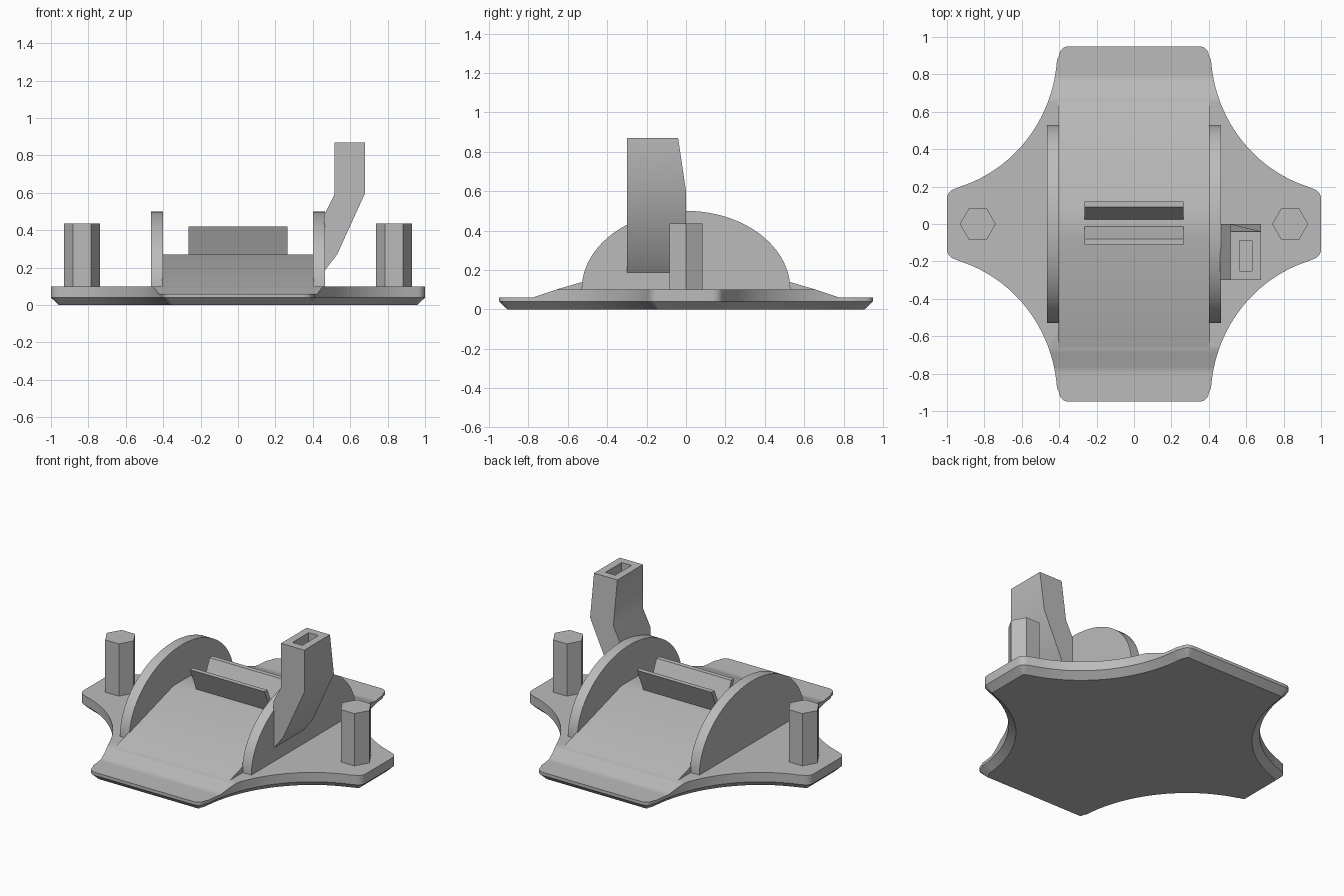
import bpy, bmesh, math
from mathutils import Vector

if "Cube" in bpy.data.objects:
    bpy.data.objects.remove(bpy.data.objects["Cube"])

GREY = (0.5, 0.5, 0.5, 1.0)
grey = bpy.data.materials.new("plain grey")
grey.use_nodes = True
grey.diffuse_color = GREY
grey.node_tree.nodes["Principled BSDF"].inputs["Base Color"].default_value = GREY


def finish(bm, name):
    """Turn a bmesh into a grey object, smooth with sharp edges kept."""
    bmesh.ops.recalc_face_normals(bm, faces=bm.faces)
    mesh = bpy.data.meshes.new(name)
    bm.to_mesh(mesh)
    bm.free()
    mesh.materials.append(grey)
    obj = bpy.data.objects.new(name, mesh)
    bpy.context.collection.objects.link(obj)
    bpy.ops.object.select_all(action="DESELECT")
    obj.select_set(True)
    bpy.context.view_layer.objects.active = obj
    bpy.ops.object.shade_smooth_by_angle(angle=math.radians(30))
    return obj


def prism(points, axis, start, end):
    """Extrude a 2D outline along x, y or z; returns the bmesh."""
    def place(p, t):
        a, b = p
        return {"x": (t, a, b), "y": (a, t, b), "z": (a, b, t)}[axis]
    bm = bmesh.new()
    lower = [bm.verts.new(place(p, start)) for p in points]
    upper = [bm.verts.new(place(p, end)) for p in points]
    bm.faces.new(lower)
    bm.faces.new(upper)
    n = len(points)
    for i in range(n):
        j = (i + 1) % n
        bm.faces.new((lower[i], lower[j], upper[j], upper[i]))
    return bm


def arc(cx, cy, rx, ry, a0, a1, steps):
    angles = [math.radians(a0 + (a1 - a0) * i / steps) for i in range(steps + 1)]
    return [(cx + rx * math.cos(a), cy + ry * math.sin(a)) for a in angles]


# Base plate outline: rounded tips joined by concave sides, mirrored to four quarters
quarter = (arc(0.945, 0.135, 0.055, 0.055, 0, 80, 6)
           + arc(1.15, 0.93, 0.74, 0.765, 253, 184, 24)
           + arc(0.35, 0.90, 0.05, 0.05, 0, 90, 6))
half = quarter + [(-x, y) for x, y in reversed(quarter)]
outline = half + [(x, -y) for x, y in reversed(half)]

# Base plate: vertical rim above a chamfered underside
bm = prism(outline, "z", 0.04, 0.10)
bm.faces.ensure_lookup_table()
floor = bm.faces[0]
count = len(outline)
inset = []
for i in range(count):
    before, here, after = (Vector(outline[(i + k) % count]) for k in (-1, 0, 1))
    along = (after - before).normalized()
    inset.append(here + Vector((-along.y, along.x)) * 0.043)
rim = list(floor.verts)
bm.faces.remove(floor)
under = [bm.verts.new((p.x, p.y, 0)) for p in inset]
bm.faces.new(under)
for i in range(count):
    j = (i + 1) % count
    bm.faces.new((under[i], under[j], rim[j], rim[i]))

# Base plate: both ends slope down to a thin lip
for y in (-0.78, -0.66, 0.66, 0.78):
    bmesh.ops.bisect_plane(bm, geom=bm.verts[:] + bm.edges[:] + bm.faces[:],
                           plane_co=(0, y, 0), plane_no=(0, 1, 0))
for v in bm.verts:
    if v.co.z > 0.09:
        fall = min(max((abs(v.co.y) - 0.66) / 0.12, 0), 1)
        v.co.z = 0.10 - 0.04 * fall
finish(bm, "base_plate")

# Central double ramp with a flat crest
ramp = [(-0.62, 0.08), (-0.66, 0.10), (-0.08, 0.27),
        (0.08, 0.27), (0.66, 0.10), (0.62, 0.08)]
finish(prism(ramp, "x", -0.405, 0.405), "central_ramp")

# Half-ellipse side walls
wall = [(-0.53, 0.08)] + arc(0, 0.10, 0.53, 0.40, 180, 0, 56) + [(0.53, 0.08)]
for side, name in ((1, "left_wall"), (-1, "right_wall")):
    finish(prism(wall, "x", side * 0.40, side * 0.466), name)

# Two rails leaning apart on the crest
for top, foot, name in ((-0.11, -0.04, "front_rail"), (0.09, 0.02, "back_rail")):
    rail = [(foot, 0.26), (foot + 0.03, 0.26), (top + 0.03, 0.42), (top, 0.42)]
    finish(prism(rail, "x", -0.265, 0.265), name)

# Hexagonal posts
hexagon = arc(0, 0, 0.096, 0.096, 0, 300, 5)
for side, name in ((1, "left_post"), (-1, "right_post")):
    finish(prism([(x + side * 0.835, y) for x, y in hexagon], "z", 0.09, 0.435), name)

# Cranked arm on the left wall, tapered at the back and hollowed at the top
arm = [(0.46, 0.18), (0.53, 0.27), (0.68, 0.60), (0.68, 0.87),
       (0.515, 0.87), (0.515, 0.59), (0.46, 0.48)]
bm = prism(arm, "y", -0.30, 0.0)
for v in bm.verts:
    if v.co.z > 0.8 and v.co.y > -0.1:
        v.co.y = -0.04
bmesh.ops.recalc_face_normals(bm, faces=bm.faces)
cap = max(bm.faces, key=lambda f: f.calc_center_median().z)
bmesh.ops.inset_region(bm, faces=[cap], thickness=0.048, use_even_offset=True)
pit = bmesh.ops.extrude_discrete_faces(bm, faces=[cap])["faces"][0]
bmesh.ops.translate(bm, verts=pit.verts[:], vec=(0, 0, -0.2))
finish(bm, "cranked_arm")
